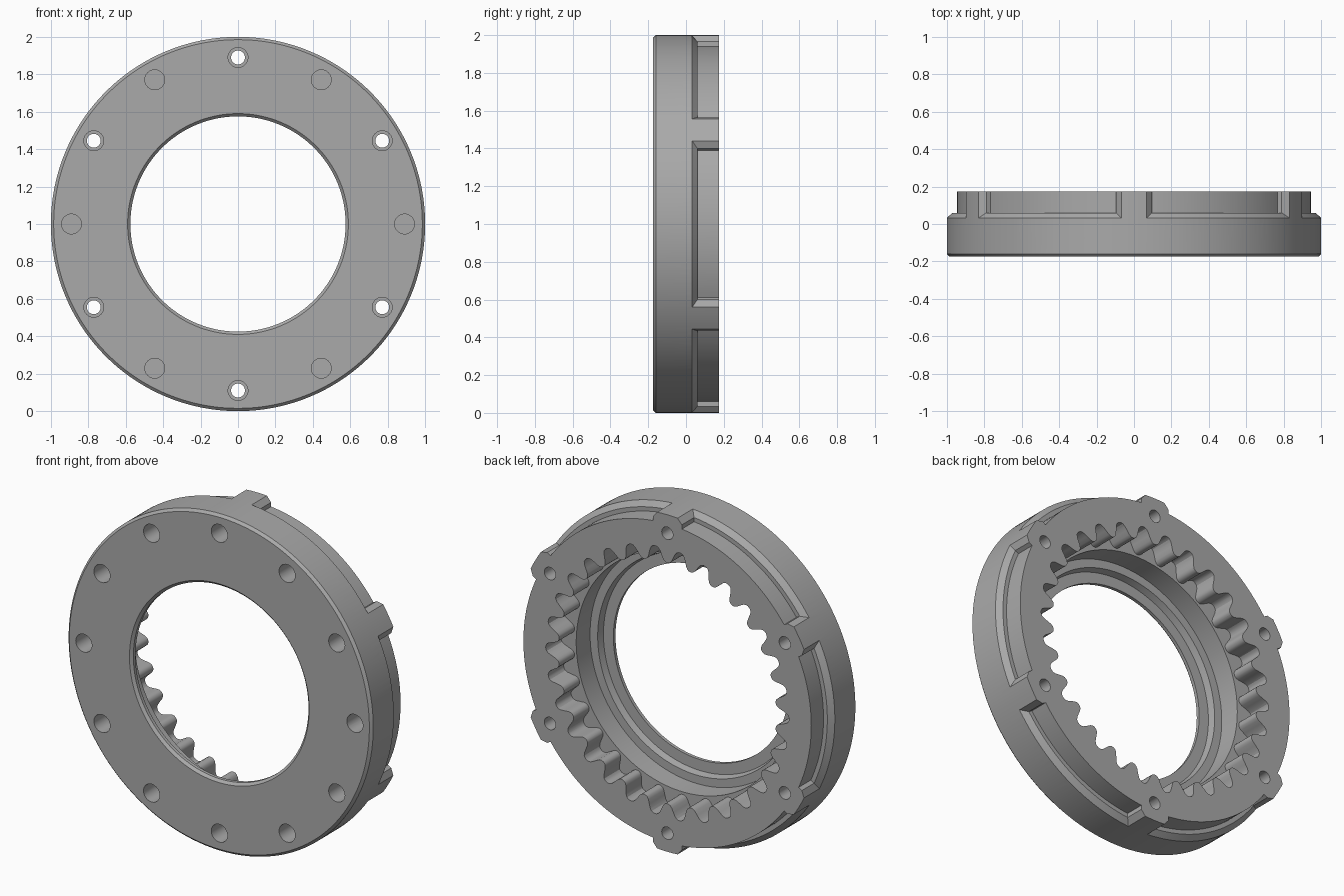
import bpy
import bmesh
from math import cos, sin, asin, radians, tanh, pi

cube = bpy.data.objects.get("Cube")
if cube:
    bpy.data.objects.remove(cube, do_unlink=True)

FRONT, BACK, BEYOND = -0.175, 0.175, 0.3

grey = bpy.data.materials.new("machined_grey")
grey.use_nodes = True
color = (0.4, 0.4, 0.4, 1)
grey.diffuse_color = color
grey.node_tree.nodes["Principled BSDF"].inputs["Base Color"].default_value = color


def polar(r, a, y):
    """Point at radius r and angle a about the ring axis."""
    return (r * cos(a), y, 1 + r * sin(a))


def circle(r, y, n, cx=0.0, cz=1.0):
    return [(cx + r * cos(2 * pi * i / n), y, cz + r * sin(2 * pi * i / n)) for i in range(n)]


def loft(bm, rings, wrap=False, caps=None):
    """Skin closed loops; cap the ends with the given index groups."""
    loops = [[bm.verts.new(p) for p in ring] for ring in rings]
    following = loops[1:] + (loops[:1] if wrap else [])
    for a, b in zip(loops, following):
        n = len(a)
        for i in range(n):
            j = (i + 1) % n
            bm.faces.new((a[i], a[j], b[j], b[i]))
    if not wrap:
        for loop in (loops[0], loops[-1]):
            for group in caps or [range(len(loop))]:
                bm.faces.new([loop[i] for i in group])


def make_object(name, bm):
    bmesh.ops.recalc_face_normals(bm, faces=bm.faces[:])
    mesh = bpy.data.meshes.new(name)
    bm.to_mesh(mesh)
    bm.free()
    mesh.materials.append(grey)
    obj = bpy.data.objects.new(name, mesh)
    bpy.context.collection.objects.link(obj)
    return obj


# Ring body: turned profile with chamfers and a stepped bore
profile = [(0.59, FRONT), (0.575, -0.16), (0.575, -0.14), (0.64, -0.14),
           (0.65, -0.1), (0.70, -0.1), (0.70, BACK), (1, BACK),
           (1, -0.16), (0.985, FRONT)]
bm = bmesh.new()
loft(bm, [circle(r, y, 180) for r, y in profile], wrap=True)
body = make_object("toothed_ring", bm)

cut = bmesh.new()

# Rounded internal teeth
TEETH, STEPS = 30, 16
wave = []
for i in range(TEETH * STEPS):
    a = 2 * pi * i / (TEETH * STEPS)
    lobe = tanh(1.4 * cos(TEETH * (a - pi / 2))) / tanh(1.4)
    wave.append((0.757 - 0.042 * lobe, a))
loft(cut, [[polar(r, a, y) for r, a in wave] for y in (0.03, BEYOND)])

# Outer recesses between six tabs: radius, depth, half width of the tab
section = [(0.945, 0.06, 0.095), (0.97, 0.06, 0.095), (1.03, 0.005, 0.04),
           (1.03, BEYOND, 0.04), (0.97, BEYOND, 0.095), (0.945, BEYOND, 0.095)]
for k in range(6):
    start = radians(30 + 60 * k)
    rings = []
    for s in range(31):
        t = s / 30
        ring = []
        for r, y, half in section:
            edge = asin(half / r)
            ring.append(polar(r, start + edge + t * (pi / 3 - 2 * edge), y))
        rings.append(ring)
    loft(cut, rings, caps=[(0, 1, 4, 5), (1, 2, 3, 4)])

# Bolt circle: stepped through holes alternating with blind holes
for k in range(12):
    x, _, z = polar(0.89, radians(30 * k), 0)
    steps = [(0.053, -BEYOND), (0.053, 0)]
    if k % 2:
        steps += [(0.037, 0), (0.037, BEYOND)]
    loft(cut, [circle(r, y, 32, x, z) for r, y in steps])

cutter = make_object("ring_cutter", cut)
cutter.hide_render = True

# Cut the ring, then discard the helper
mod = body.modifiers.new("machining", 'BOOLEAN')
mod.operation = 'DIFFERENCE'
mod.solver = 'EXACT'
mod.object = cutter
bpy.context.view_layer.objects.active = body
body.select_set(True)
bpy.ops.object.modifier_apply(modifier=mod.name)
bpy.data.objects.remove(cutter, do_unlink=True)
bpy.ops.object.shade_smooth_by_angle(angle=radians(25))
